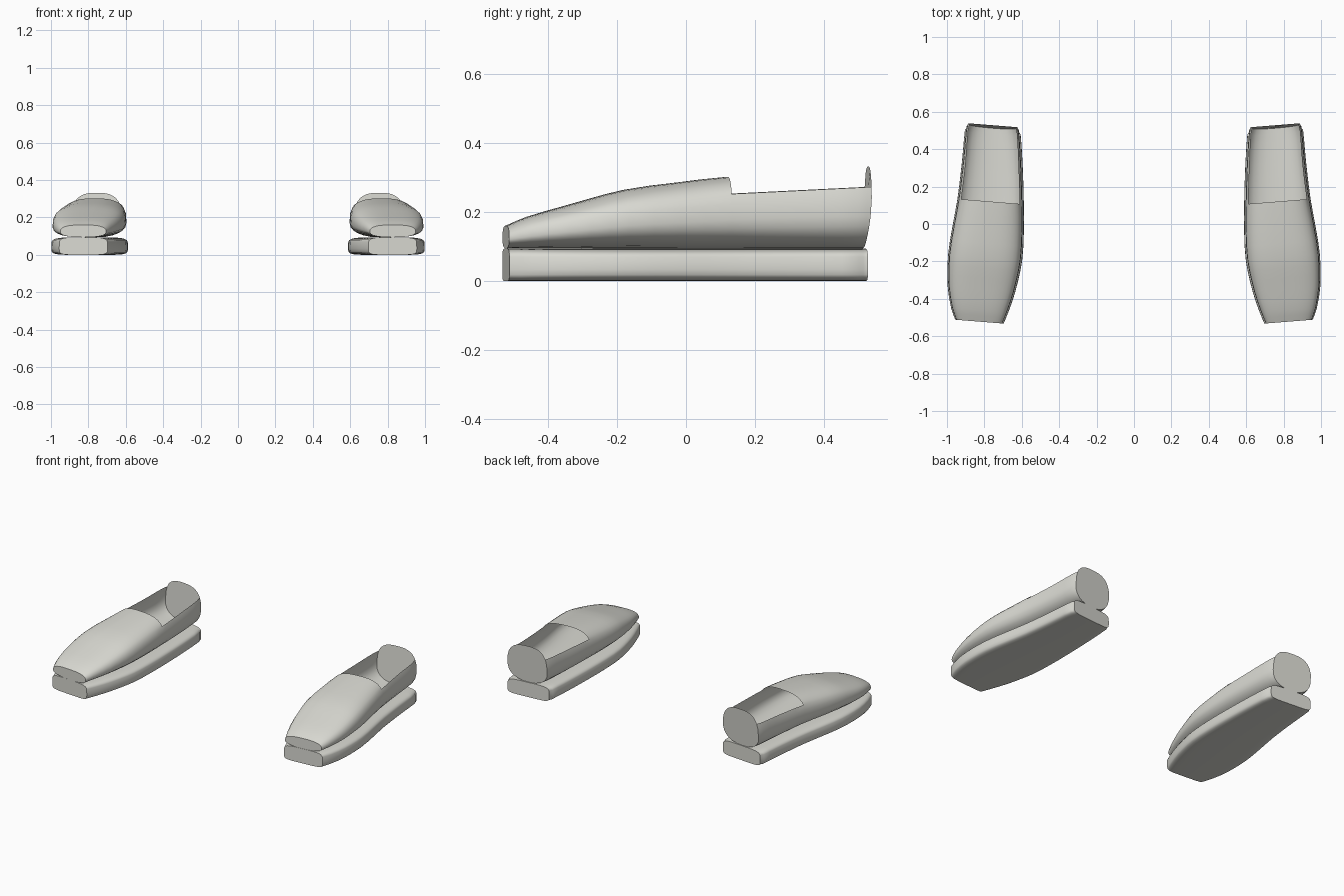
import bpy, bmesh, math

if "Cube" in bpy.data.objects:
    bpy.data.objects.remove(bpy.data.objects["Cube"])

grey = bpy.data.materials.new("light_grey")
grey.diffuse_color = (0.7, 0.7, 0.65, 1)
grey.use_nodes = True
grey.node_tree.nodes["Principled BSDF"].inputs["Base Color"].default_value = grey.diffuse_color

# stations from toe to heel: y, inner x, outer x, top z
KEYS = [(-0.522, 0.705, 0.950, 0.160), (-0.46, 0.680, 0.972, 0.186),
        (-0.35, 0.643, 0.990, 0.218), (-0.18, 0.606, 0.988, 0.264),
        (-0.03, 0.597, 0.965, 0.285), (0.12, 0.597, 0.938, 0.302),
        (0.32, 0.603, 0.914, 0.312), (0.49, 0.614, 0.898, 0.328),
        (0.528, 0.622, 0.888, 0.332)]
THROAT = 0.12
LOW, HIGH = 17, 12      # points around the bottom and over the top


def station(y):
    """Smooth interpolation of the station table."""
    i = next(k for k in range(len(KEYS) - 1) if y <= KEYS[k + 1][0] + 1e-6)
    a, b = KEYS[i], KEYS[i + 1]
    p, n = KEYS[max(i - 1, 0)], KEYS[min(i + 2, len(KEYS) - 1)]
    h = b[0] - a[0]
    t = (y - a[0]) / h
    out = []
    for c in (1, 2, 3):
        ma = (b[c] - p[c]) / (b[0] - p[0]) * h
        mb = (n[c] - a[c]) / (n[0] - a[0]) * h
        out.append((2*t**3 - 3*t*t + 1) * a[c] + (t**3 - 2*t*t + t) * ma
                   + (3*t*t - 2*t**3) * b[c] + (t**3 - t*t) * mb)
    return out


def spow(v, e):
    return math.copysign(abs(v) ** e, v)


def section(y, xin, xout, z0, zm, z1, n_low, n_up, cut):
    """Closed ring: bottom points first (cut to cut), then the top points."""
    ta = math.asin(min(1, max(0, (cut - zm) / (z1 - zm))) ** (n_up / 2))
    sweep = math.pi + 2 * ta
    angles = [ta - sweep * i / (LOW - 1) for i in range(LOW)]
    angles += [math.pi - ta - (math.pi - 2 * ta) * i / (HIGH + 1)
               for i in range(1, HIGH + 1)]
    cx, hw = (xin + xout) / 2, (xout - xin) / 2
    ring = []
    for a in angles:
        s, c = math.sin(a), math.cos(a)
        n, h = (n_up, z1 - zm) if s > 0 else (n_low, zm - z0)
        x = cx + hw * spow(c, 2 / n)
        # the ends are cut slightly askew
        ring.append([x, y + 0.08 * (x - cx), zm + h * spow(s, 2 / n)])
    return ring


def loft(name, rings, open_after=None):
    bm = bmesh.new()
    vs = [[bm.verts.new(p) for p in r] for r in rings]
    n = LOW + HIGH
    for k in range(len(vs) - 1):
        for i in range(n):
            if open_after is not None and k >= open_after and i >= LOW - 1:
                continue
            j = (i + 1) % n
            bm.faces.new((vs[k][i], vs[k][j], vs[k + 1][j], vs[k + 1][i]))
    bm.faces.new(vs[0])
    bm.faces.new(vs[-1])
    bmesh.ops.recalc_face_normals(bm, faces=bm.faces[:])
    me = bpy.data.meshes.new(name)
    bm.to_mesh(me)
    bm.free()
    me.materials.append(grey)
    ob = bpy.data.objects.new(name, me)
    bpy.context.collection.objects.link(ob)
    bpy.ops.object.select_all(action='DESELECT')
    ob.select_set(True)
    bpy.context.view_layer.objects.active = ob
    bpy.ops.object.shade_smooth_by_angle(angle=math.radians(45))
    # the other shoe of the pair
    ob.modifiers.new("pair", 'MIRROR').use_axis[0] = True
    return ob


ys = [-0.522, -0.49, -0.46, -0.405, -0.35, -0.29, -0.235, -0.18, -0.105,
      -0.03, 0.045, THROAT, 0.19, 0.255, 0.32, 0.38, 0.44, 0.49, 0.515, 0.528]

# upper: closed over the toe, open collar behind the throat, full heel wall
uppers = []
for y in ys:
    xin, xout, top = station(y)
    z0 = 0.094
    zm = z0 + 0.42 * (top - z0)
    collar = 0.252 + 0.05 * (y - THROAT) if y >= THROAT else zm + 0.57 * (top - zm)
    ring = section(y, xin, xout, z0, zm, top, 2.4, 2.8, collar)
    if y > 0.4:                       # heel leans in towards the sole
        for p in ring:
            p[1] -= 0.016 * (y - 0.4) / 0.128 * max(0, 1 - (p[2] - z0) / 0.12)
    uppers.append(ring)
loft("shoe_upper", uppers, ys.index(THROAT))

# sole: rounded slab following the same outline
soles = []
for y in ys:
    xin, xout, _ = station(y)
    soles.append(section(min(y, 0.512) if y < 0.52 else 0.516, xin - 0.008, xout + 0.006,
                         0.0, 0.048, 0.094, 6, 4.5, 0.07))
soles[-2] = section(0.503, station(0.515)[0] - 0.004, station(0.515)[1] + 0.003,
                    0.0, 0.048, 0.094, 6, 4.5, 0.07)
loft("shoe_sole", soles)
